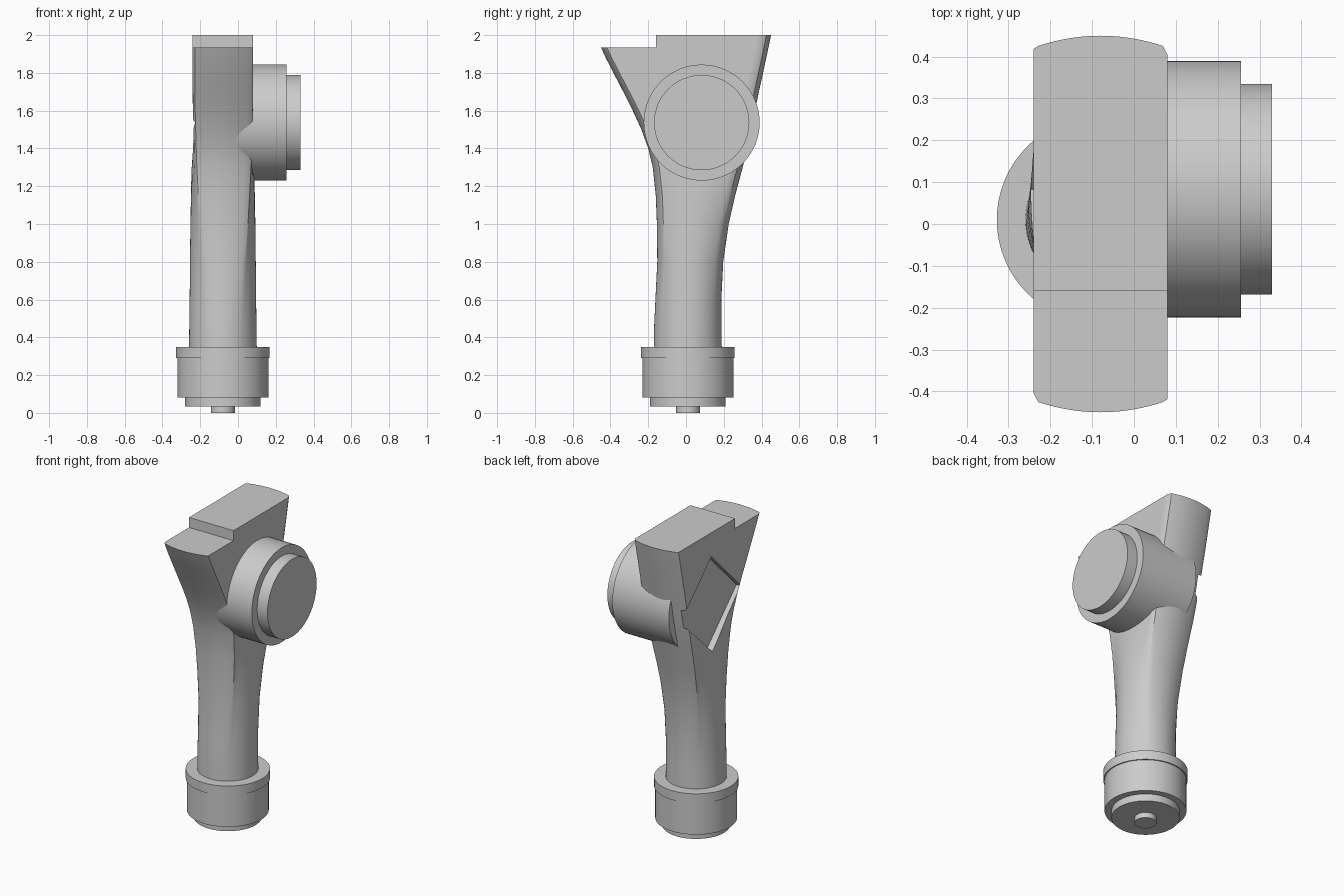
import bpy, bmesh, math
from mathutils import Matrix, Vector

if "Cube" in bpy.data.objects:
    bpy.data.objects.remove(bpy.data.objects["Cube"])

grey = bpy.data.materials.new("light_grey")
grey.diffuse_color = (0.6, 0.6, 0.6, 1)
grey.use_nodes = True
grey.node_tree.nodes["Principled BSDF"].inputs["Base Color"].default_value = grey.diffuse_color
CX, CY = -0.08, 0.01            # axis of the shaft and base
DY, DZ = 0.083, 1.537           # axis of the side drum


def make(name, bm, smooth=True):
    bmesh.ops.recalc_face_normals(bm, faces=bm.faces)
    me = bpy.data.meshes.new(name)
    bm.to_mesh(me)
    bm.free()
    me.materials.append(grey)
    ob = bpy.data.objects.new(name, me)
    bpy.context.collection.objects.link(ob)
    if smooth:
        shade(ob)
    return ob


def shade(ob):
    bpy.ops.object.select_all(action='DESELECT')
    bpy.context.view_layer.objects.active = ob
    ob.select_set(True)
    bpy.ops.object.shade_smooth_by_angle(angle=math.radians(30))


def loft(name, rings):
    bm = bmesh.new()
    loops = [[bm.verts.new(p) for p in ring] for ring in rings]
    n = len(loops[0])
    for a, b in zip(loops, loops[1:]):
        for i in range(n):
            j = (i + 1) % n
            bm.faces.new((a[i], a[j], b[j], b[i]))
    bm.faces.new(loops[0][::-1])
    bm.faces.new(loops[-1])
    return make(name, bm)


def turned(name, profile, matrix, n=64):
    # stepped solid of revolution from (radius, height) points
    rings = [[matrix @ Vector((r * math.cos(2 * math.pi * i / n),
                               r * math.sin(2 * math.pi * i / n), h))
              for i in range(n)] for r, h in profile]
    return loft(name, rings)


def cut(target, cutter):
    mod = target.modifiers.new("cut", 'BOOLEAN')
    mod.operation, mod.solver, mod.object = 'DIFFERENCE', 'EXACT', cutter
    bpy.context.view_layer.objects.active = target
    bpy.ops.object.modifier_apply(modifier=mod.name)
    bpy.data.objects.remove(cutter)


def section(z, y0, y1, hx, n=80):
    # blends a round section into a slab with gently bowed ends
    t = min(1, max(0, (z - 0.35) / 1.4))
    w = t * t * (3 - 2 * t)
    hy, yc = (y1 - y0) / 2, (y0 + y1) / 2
    pts = []
    for i in range(n):
        a = 2 * math.pi * i / n
        c, s = math.cos(a), math.sin(a)
        d = math.degrees(math.atan2(abs(s), abs(c)))
        if d <= 54:
            px, py = 1, (hy - 0.045) * d / 54
        else:
            px = 0.93 * (90 - d) / 31.5
            py = hy - 0.028 * px * px
        px = min(px, 1)
        x = (1 - w) * abs(c) + w * px
        y = (1 - w) * abs(s) * hy + w * py
        pts.append((CX + math.copysign(x * hx, c), yc + math.copysign(y, s), z))
    return pts


# Shaft: height, front edge, back edge, half width
stations = [
    (0.30, -0.170, 0.190, 0.180), (0.45, -0.169, 0.188, 0.178),
    (0.60, -0.162, 0.187, 0.176), (0.80, -0.152, 0.197, 0.174),
    (1.00, -0.154, 0.226, 0.172), (1.15, -0.160, 0.260, 0.169),
    (1.30, -0.176, 0.300, 0.166), (1.40, -0.200, 0.324, 0.163),
    (1.50, -0.236, 0.345, 0.161), (1.60, -0.282, 0.365, 0.160),
    (1.70, -0.332, 0.386, 0.160), (1.80, -0.384, 0.408, 0.160),
    (1.88, -0.425, 0.425, 0.160), (1.935, -0.450, 0.437, 0.160),
    (2.00, -0.475, 0.450, 0.160)]
shaft = loft("shaft", [section(*s) for s in stations])

# Step across the front of the top face
bm = bmesh.new()
bmesh.ops.create_cube(bm, size=1, matrix=Matrix.Translation((CX, -0.66, 2.435))
                      @ Matrix.Diagonal((1, 1, 1, 1)))
cut(shaft, make("step_cutter", bm, False))

# Diamond pocket on the left side
bm = bmesh.new()
ends = []
for x in (-0.6, -0.205):
    ends.append([bm.verts.new((x, DY + 0.307 * math.cos(k * math.pi / 2),
                               DZ + 0.307 * math.sin(k * math.pi / 2)))
                 for k in range(4)])
for k in range(4):
    j = (k + 1) % 4
    bm.faces.new((ends[0][k], ends[0][j], ends[1][j], ends[1][k]))
bm.faces.new(ends[0])
bm.faces.new(ends[1])
cut(shaft, make("pocket_cutter", bm, False))
shade(shaft)

# Side drum with its raised cap
side = Matrix.Translation((0, DY, DZ)) @ Matrix.Rotation(math.pi / 2, 4, 'Y')
turned("side_drum", [(0.307, -0.15), (0.307, 0.256), (0.252, 0.256),
                     (0.252, 0.33)], side)

# Stepped base with collar and locating pin
turned("base", [(0.064, 0), (0.064, 0.035), (0.20, 0.035), (0.20, 0.082),
                (0.241, 0.082), (0.241, 0.29), (0.248, 0.29), (0.248, 0.35)],
       Matrix.Translation((CX, CY, 0)))
